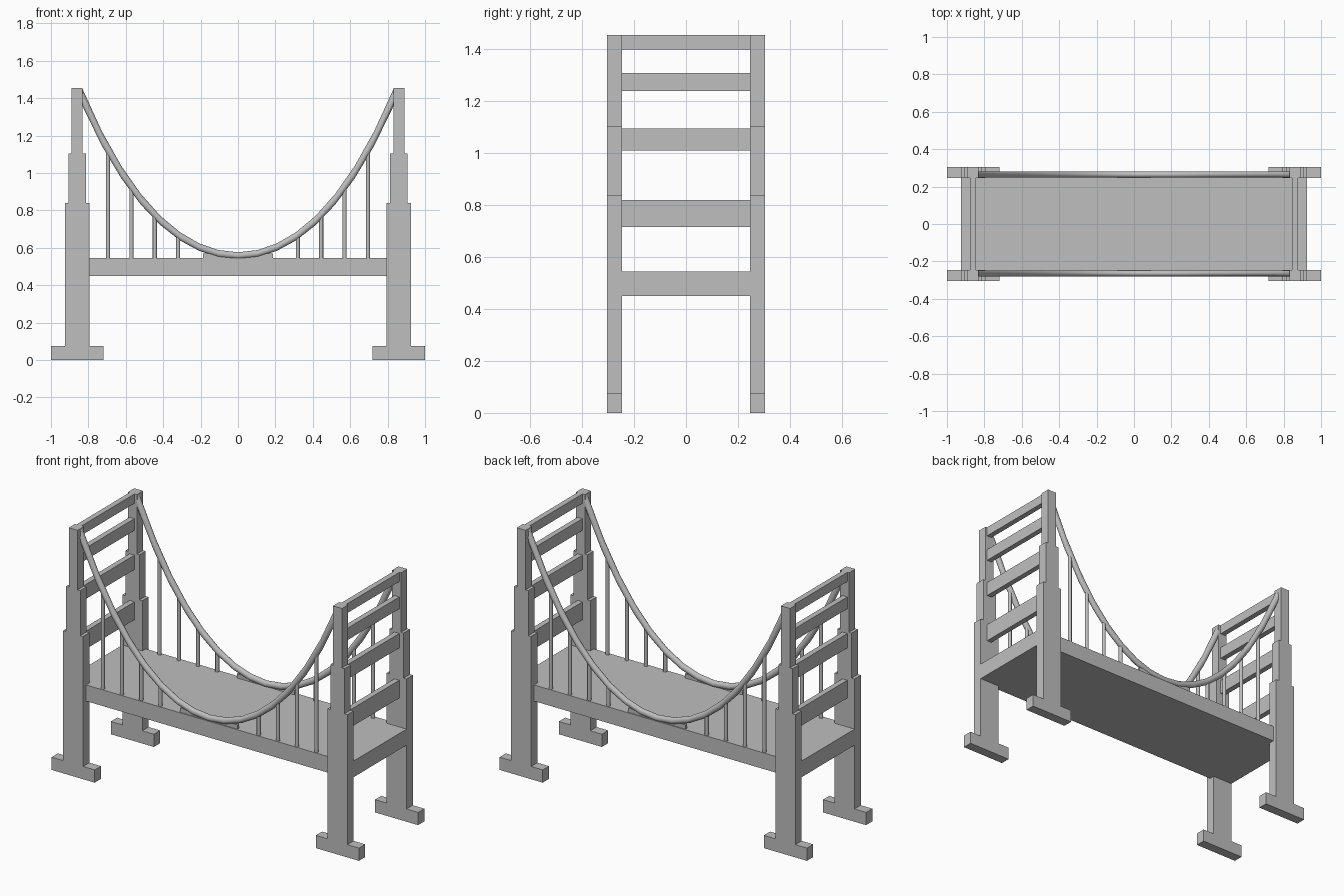
import bpy, bmesh, math

cube = bpy.data.objects.get("Cube")
if cube:
    bpy.data.objects.remove(cube, do_unlink=True)

grey = bpy.data.materials.new("plain_grey")
grey.use_nodes = True
COLOUR = (0.52, 0.52, 0.52, 1)
grey.diffuse_color = COLOUR
grey.node_tree.nodes["Principled BSDF"].inputs["Base Color"].default_value = COLOUR

LEG_X, LEG_Y, CABLE_Y = 0.86, 0.275, 0.264
DECK_LOW, DECK_TOP = 0.45, 0.545


def finish(name, bm, smooth=False):
    bmesh.ops.recalc_face_normals(bm, faces=bm.faces)
    mesh = bpy.data.meshes.new(name)
    bm.to_mesh(mesh)
    bm.free()
    mesh.materials.append(grey)
    obj = bpy.data.objects.new(name, mesh)
    bpy.context.collection.objects.link(obj)
    if smooth:
        bpy.ops.object.select_all(action='DESELECT')
        obj.select_set(True)
        bpy.context.view_layer.objects.active = obj
        bpy.ops.object.shade_smooth_by_angle(angle=math.radians(50))
    return obj


def box(name, x, y, z):
    """Box from (low, high) ranges."""
    bm = bmesh.new()
    bmesh.ops.create_cube(bm, size=1)
    for v in bm.verts:
        for i, (low, high) in enumerate((x, y, z)):
            v.co[i] = low if v.co[i] < 0 else high
    return finish(name, bm)


def around(centre, half):
    return (centre - half, centre + half)


def cable_height(x):
    return 0.558 + 1.05 * x**2 + 0.25 * x**4


def cable(name, y, radius=0.0165, end=0.831, steps=16, sides=16):
    """Sagging round cable whose ends are cut upright against the towers."""
    bm = bmesh.new()
    rings = []
    for i in range(steps + 1):
        x = end * (2 * i / steps - 1)
        stretch = math.hypot(1, 2.1 * x + x**3)
        ring = []
        for k in range(sides):
            a = math.tau * k / sides
            ring.append(bm.verts.new((x, y + radius * math.cos(a),
                        cable_height(x) + 1.1 * radius * stretch * math.sin(a))))
        rings.append(ring)
    for a, b in zip(rings, rings[1:]):
        for k in range(sides):
            n = (k + 1) % sides
            bm.faces.new((a[k], a[n], b[n], b[k]))
    bm.faces.new(rings[0])
    bm.faces.new(rings[-1])
    finish(name, bm, smooth=True)


def hanger(name, x, y):
    low, high = DECK_TOP - 0.01, cable_height(x)
    bm = bmesh.new()
    bmesh.ops.create_cone(bm, cap_ends=True, segments=12, radius1=0.011,
                          radius2=0.011, depth=high - low)
    bmesh.ops.translate(bm, verts=bm.verts, vec=(x, y, (low + high) / 2))
    finish(name, bm, smooth=True)


# Deck slab and the side girders that carry the hangers
box("deck", (-0.925, 0.925), (-0.246, 0.246), (DECK_LOW, DECK_TOP))
for side, sy in (("front", -1), ("back", 1)):
    box(f"{side}_girder", (-0.796, 0.796), sorted((sy * 0.24, sy * 0.278)),
        (DECK_LOW, DECK_TOP))

# Stepped towers: half width, bottom and top of each tier
TIERS = (("foot", 0.14, 0, 0.075), ("lower_leg", 0.065, 0.075, 0.84),
         ("middle_leg", 0.046, 0.84, 1.105), ("upper_leg", 0.029, 1.105, 1.455))
RUNGS = ((0.715, 0.82), (1.01, 1.095), (1.24, 1.31), (1.4, 1.455))
for end, sx in (("right", -1), ("left", 1)):
    for side, sy in (("front", -1), ("back", 1)):
        for part, half, low, high in TIERS:
            box(f"{end}_{side}_{part}", around(sx * LEG_X, half),
                around(sy * LEG_Y, 0.029), (low, high))
    # Cross beams between the legs
    for i, rung in enumerate(RUNGS):
        box(f"{end}_cross_beam_{i + 1}", around(sx * (LEG_X + 0.002), 0.016),
            (-0.247, 0.247), rung)

# Cables, hangers and the low web joining each cable to its girder
for side, sy in (("front", -1), ("back", 1)):
    y = sy * CABLE_Y
    cable(f"{side}_cable", y)
    box(f"{side}_cable_web", (-0.187, 0.187), around(y, 0.008), (0.54, 0.57))
    for end, sx in (("right", -1), ("left", 1)):
        for i in range(4):
            hanger(f"{side}_{end}_hanger_{i + 1}", sx * (0.32 + 0.125 * i), y)
